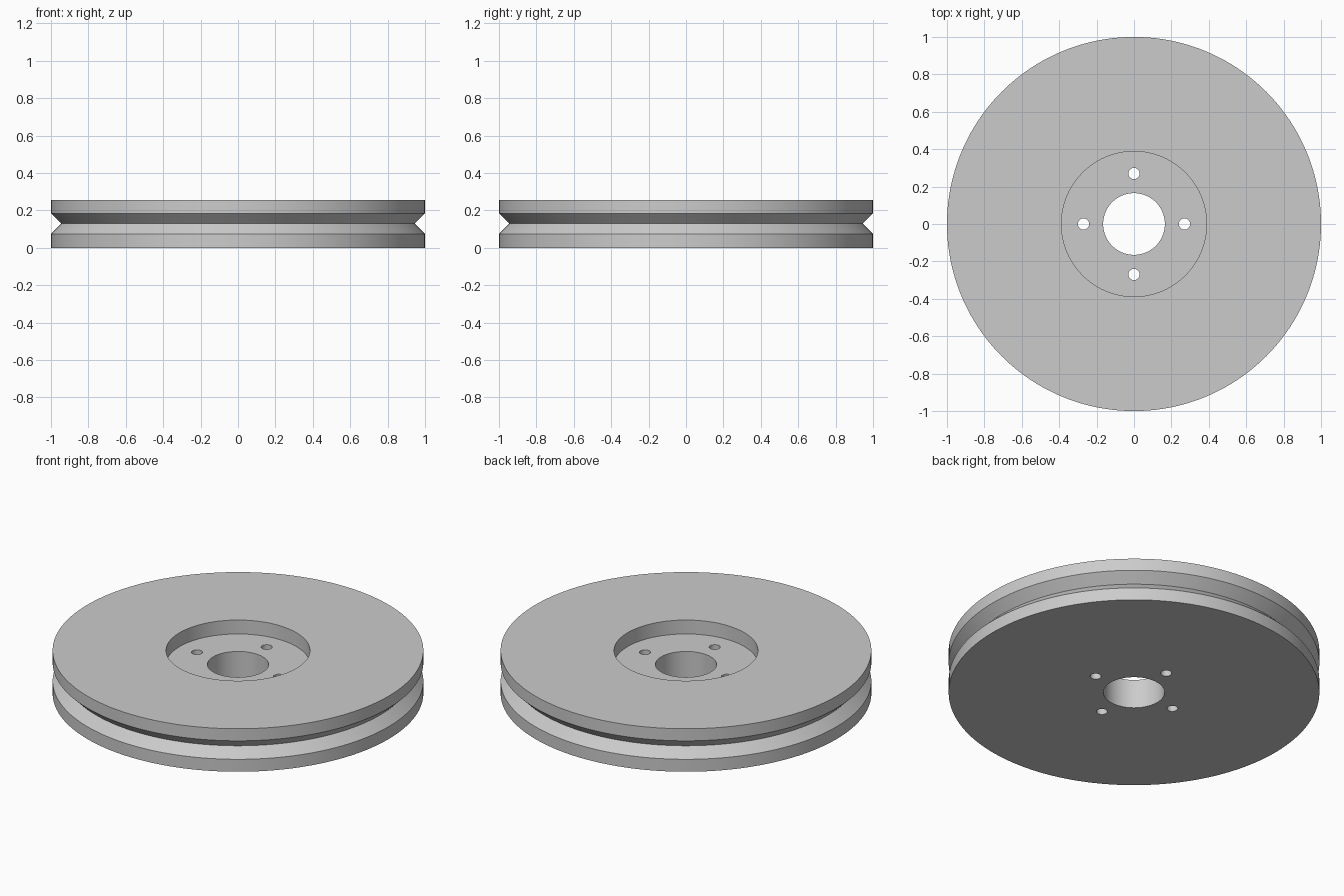
import bpy, bmesh
from math import cos, sin, pi, radians

if "Cube" in bpy.data.objects:
    bpy.data.objects.remove(bpy.data.objects["Cube"], do_unlink=True)

HEIGHT = 0.256
FLOOR = 0.173
SEGMENTS = 160

grey = bpy.data.materials.new("plain_grey")
grey.use_nodes = True
colour = (0.6, 0.6, 0.6, 1)
grey.diffuse_color = colour
grey.node_tree.nodes["Principled BSDF"].inputs["Base Color"].default_value = colour


def add_object(name, bm):
    bmesh.ops.recalc_face_normals(bm, faces=bm.faces)
    mesh = bpy.data.meshes.new(name)
    bm.to_mesh(mesh)
    bm.free()
    mesh.materials.append(grey)
    obj = bpy.data.objects.new(name, mesh)
    bpy.context.collection.objects.link(obj)
    return obj


def lathe(name, profile):
    """Revolve a closed (radius, height) profile around z."""
    bm = bmesh.new()
    rings = [[bm.verts.new((r * cos(2 * pi * i / SEGMENTS), r * sin(2 * pi * i / SEGMENTS), z))
              for i in range(SEGMENTS)] for r, z in profile]
    for k, low in enumerate(rings):
        high = rings[(k + 1) % len(rings)]
        for i in range(SEGMENTS):
            j = (i + 1) % SEGMENTS
            bm.faces.new((low[i], low[j], high[j], high[i]))
    return add_object(name, bm)


# Wheel body: bore, V groove around the rim, recess in the top
wheel = lathe("pulley_wheel", [
    (0.165, 0), (1, 0), (1, 0.074), (0.945, 0.129), (1, 0.184),
    (1, HEIGHT), (0.388, HEIGHT), (0.388, FLOOR), (0.165, FLOOR)])

# Four bolt holes through the hub
bm = bmesh.new()
for q in range(4):
    made = bmesh.ops.create_cone(bm, cap_ends=True, segments=32, radius1=0.03, radius2=0.03, depth=1)
    angle = q * pi / 2
    bmesh.ops.translate(bm, verts=made["verts"], vec=(0.27 * cos(angle), 0.27 * sin(angle), 0))
cutter = add_object("bolt_hole_cutter", bm)
cutter.hide_render = True

bpy.ops.object.select_all(action="DESELECT")
bpy.context.view_layer.objects.active = wheel
wheel.select_set(True)
cut = wheel.modifiers.new("bolt_holes", "BOOLEAN")
cut.operation = "DIFFERENCE"
cut.solver = "EXACT"
cut.object = cutter
bpy.ops.object.modifier_apply(modifier=cut.name)
bpy.data.objects.remove(cutter, do_unlink=True)

bpy.ops.object.shade_smooth_by_angle(angle=radians(30))
